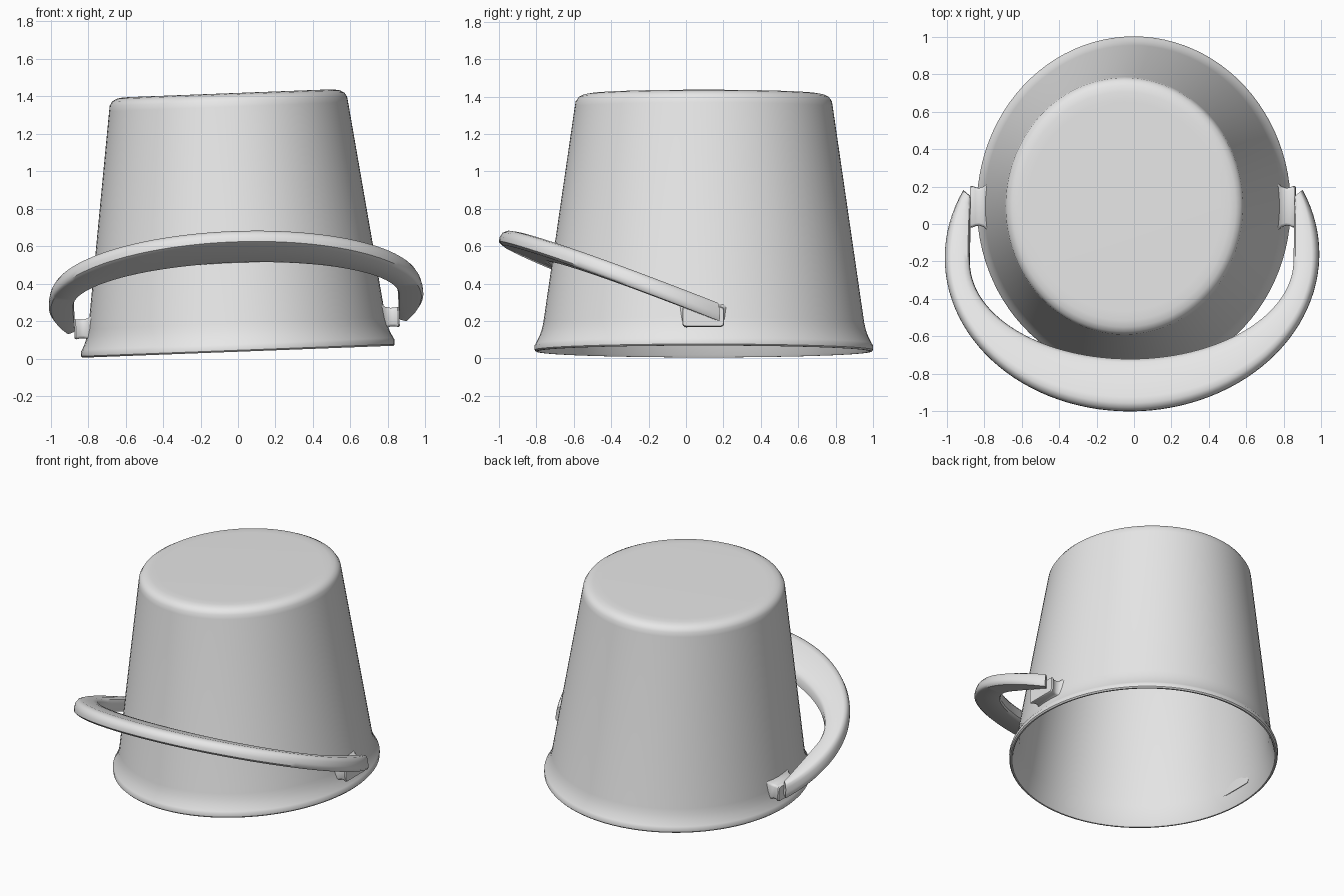
import bpy, bmesh
from math import sin, cos, pi, radians
from mathutils import Matrix, Vector

cube = bpy.data.objects.get("Cube")
if cube:
    bpy.data.objects.remove(cube, do_unlink=True)

grey = bpy.data.materials.new("plain_grey")
grey.use_nodes = True
grey.diffuse_color = (0.8, 0.8, 0.8, 1)
grey.node_tree.nodes["Principled BSDF"].inputs["Base Color"].default_value = (0.8, 0.8, 0.8, 1)

# The whole bucket leans slightly sideways about its rim centre
CENTRE = Vector((0, 0.095, 0.04))
LEAN = (Matrix.Translation(CENTRE) @ Matrix.Rotation(radians(-2.2), 4, 'Y')
        @ Matrix.Translation(-CENTRE))


def loft(name, rings, sharp=40):
    """Skin a list of equal-length closed rings and cap both ends."""
    bm = bmesh.new()
    loops = [[bm.verts.new(LEAN @ Vector(p)) for p in ring] for ring in rings]
    n = len(loops[0])
    for a, b in zip(loops, loops[1:]):
        for i in range(n):
            j = (i + 1) % n
            bm.faces.new((a[i], a[j], b[j], b[i]))
    bm.faces.new(loops[0])
    bm.faces.new(loops[-1])
    bmesh.ops.recalc_face_normals(bm, faces=bm.faces)
    mesh = bpy.data.meshes.new(name)
    bm.to_mesh(mesh)
    bm.free()
    mesh.materials.append(grey)
    obj = bpy.data.objects.new(name, mesh)
    bpy.context.collection.objects.link(obj)
    bpy.ops.object.select_all(action='DESELECT')
    obj.select_set(True)
    bpy.context.view_layer.objects.active = obj
    bpy.ops.object.shade_smooth_by_angle(angle=radians(sharp))
    return obj


# Upturned bucket: thin-walled oval shell, from inner floor over the rim to outer base
OVAL = 0.925
inner = [(0.60, 1.40), (0.65, 1.385), (0.67, 1.35), (0.842, 0.17), (0.862, 0.11), (0.88, 0.05)]
outer = [(0.887, 0.037), (0.897, 0.037), (0.905, 0.045), (0.906, 0.068), (0.898, 0.08),
         (0.88, 0.115), (0.867, 0.15), (0.858, 0.19), (0.69, 1.345), (0.685, 1.375),
         (0.67, 1.397), (0.645, 1.41), (0.61, 1.416), (0.56, 1.417)]


def oval(r, z, n=96):
    return [(r * OVAL * cos(2 * pi * i / n), CENTRE.y + r * sin(2 * pi * i / n), z)
            for i in range(n)]


loft("bucket_body", [oval(r, z) for r, z in inner + outer])

# Handle brackets: small pinched blocks on both sides
steps = [(0.775, 0.125, 0.07), (0.795, 0.108, 0.056), (0.82, 0.1, 0.05),
         (0.84, 0.103, 0.05), (0.86, 0.112, 0.054), (0.868, 0.108, 0.05)]


def rounded_rect(x, hy, hz, r=0.015):
    ring = []
    for k, (sy, sz) in enumerate([(1, 1), (-1, 1), (-1, -1), (1, -1)]):
        for a in (0, pi / 4, pi / 2):
            a += k * pi / 2
            ring.append((x, 0.092 + sy * (hy - r) + r * cos(a), 0.19 + sz * (hz - r) + r * sin(a)))
    return ring


for label, side in (("left", 1), ("right", -1)):
    loft(label + "_bracket", [rounded_rect(side * x, hy, hz) for x, hy, hz in steps], 50)

# Handle: tapered flat band, wide at the front, narrow at the brackets
section = [(0, 0.14), (0.01, 0.4), (0.07, 0.72), (0.16, 0.92), (0.28, 1), (0.75, 1),
           (0.93, 0.93), (1, 0.75), (1, 0.15), (0.95, 0.03), (0.85, 0), (0.08, 0)]


def handle_ring(phi):
    out = Vector((sin(phi), -0.17 - 0.83 * cos(phi)))
    if cos(phi) > 0:
        inn = Vector((0.865 * sin(phi), -0.2 - 0.52 * cos(phi)))
    else:
        inn = Vector((0.865 if phi > 0 else -0.865, -0.2 - 0.82 * cos(phi)))
    ring = []
    for u, v in section:
        p = out.lerp(inn, u)
        top = 0.265 + (0.165 - p.y) * 0.378
        ring.append((p.x, p.y, top - 0.095 * (1 - v)))
    return ring


N = 72
loft("handle", [handle_ring(radians(-115 + 230 * i / N)) for i in range(N + 1)], 45)
